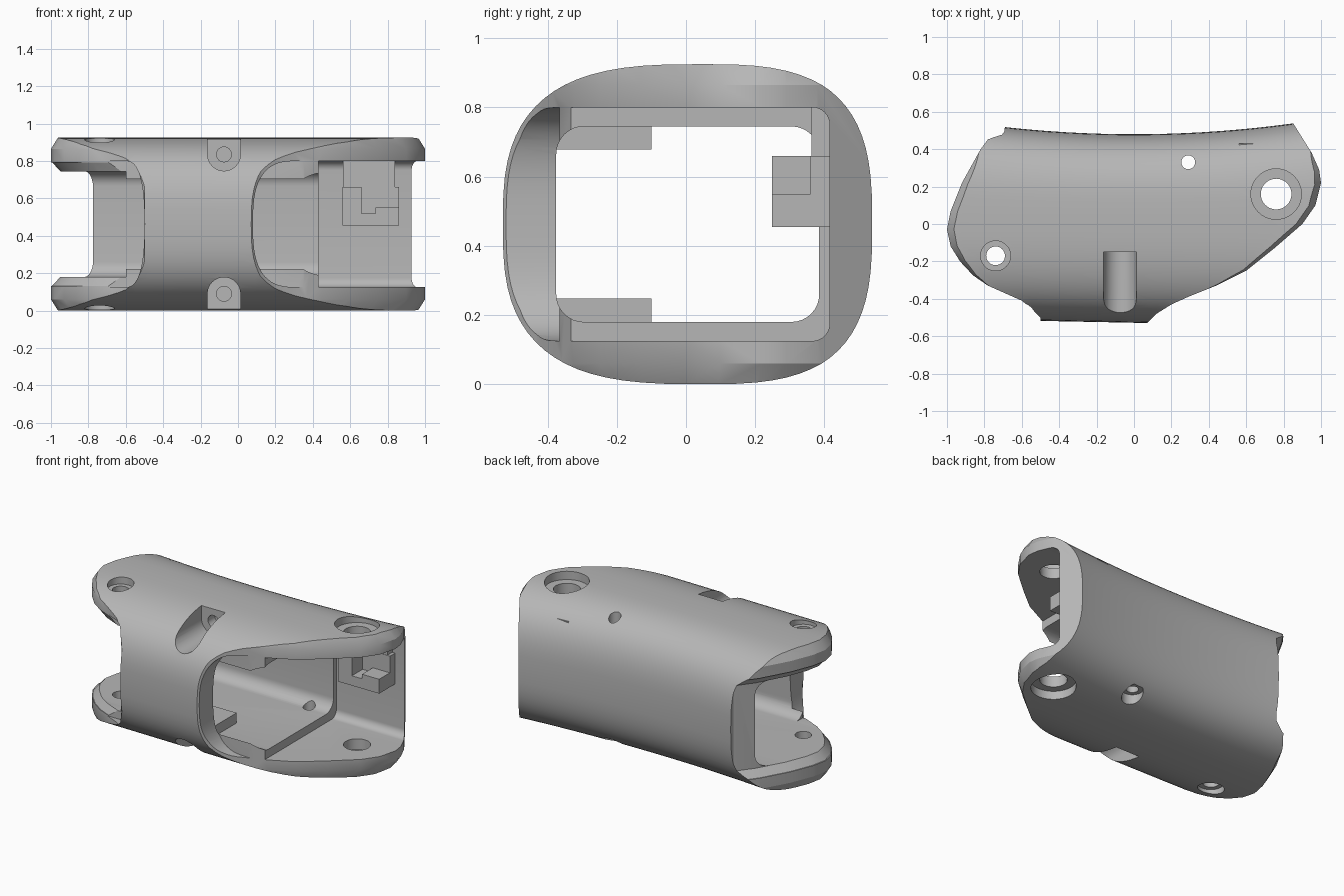
import bpy, bmesh
from math import sin, cos, pi, radians, copysign
from mathutils import Vector

cube = bpy.data.objects.get("Cube")
if cube:
    bpy.data.objects.remove(cube, do_unlink=True)

MID = 0.4625  # half of the total height

gray = bpy.data.materials.new("light_gray")
gray.use_nodes = True
gray.diffuse_color = (0.47, 0.47, 0.47, 1)
gray.node_tree.nodes["Principled BSDF"].inputs["Base Color"].default_value = gray.diffuse_color


def loft(name, rings):
    """Closed solid through equal-length rings of points, capped at both ends."""
    bm = bmesh.new()
    loops = [[bm.verts.new(p) for p in ring] for ring in rings]
    n = len(loops[0])
    for a, b in zip(loops, loops[1:]):
        for i in range(n):
            j = (i + 1) % n
            bm.faces.new((a[i], a[j], b[j], b[i]))
    bm.faces.new(loops[0])
    bm.faces.new(loops[-1])
    bmesh.ops.recalc_face_normals(bm, faces=bm.faces)
    mesh = bpy.data.meshes.new(name)
    bm.to_mesh(mesh)
    bm.free()
    mesh.materials.append(gray)
    obj = bpy.data.objects.new(name, mesh)
    bpy.context.collection.objects.link(obj)
    return obj


def box(name, x, y, z):
    return loft(name, [[(x[0], y[0], h), (x[1], y[0], h), (x[1], y[1], h), (x[0], y[1], h)] for h in z])


def cylinder(name, x, y, r, z):
    return loft(name, [[(x + r * cos(k * pi / 20), y + r * sin(k * pi / 20), h)
                        for k in range(40)] for h in z])


def combine(target, tool, operation="DIFFERENCE"):
    mod = target.modifiers.new("combine", "BOOLEAN")
    mod.operation = operation
    mod.solver = "EXACT"
    mod.object = tool
    bpy.ops.object.select_all(action="DESELECT")
    bpy.context.view_layer.objects.active = target
    target.select_set(True)
    bpy.ops.object.modifier_apply(modifier=mod.name)
    bpy.data.objects.remove(tool, do_unlink=True)


def power(v, e):
    return copysign(abs(v) ** e, v)


# Curved outer body: rounded section swept along x
def section(x, n=72):
    back, front, c = 0.48 + 0.08 * x * x, -0.528 - 0.02 * x, 0.05
    ring = []
    for k in range(n):
        a = 2 * pi * k / n
        u, w = power(cos(a), 2 / 2.9), power(sin(a), 2 / 2.9)
        ring.append((x, c + u * (back - c if u > 0 else c - front), MID + MID * w))
    return ring


shell = loft("limb_shell", [section(-1.1 + 2.2 * i / 24) for i in range(25)])

# Plan outline, trimmed with a chamfered rim
OUTLINE = [(-.70, .75), (-.73, .52), (-.82, .40), (-.92, .22), (-.98, .07), (-1, -.03),
           (-.98, -.12), (-.93, -.2), (-.86, -.275), (-.78, -.33), (-.6, -.41), (-.55, -.45),
           (-.5, -.5), (-.48, -.75), (.07, -.75), (.06, -.54), (.12, -.48), (.2, -.43),
           (.3, -.385), (.45, -.325), (.6, -.25), (.75, -.13), (.9, 0), (.97, .1), (1, .22),
           (.99, .29), (.95, .38), (.85, .54), (.84, .75)]


def plan(scale, z):
    return [(x * scale, y * scale, z) for x, y in OUTLINE]


combine(shell, loft("plan_trim", [plan(.95, -.02), plan(1, .06), plan(1, .865), plan(.95, .945)]),
        "INTERSECT")


# Main cavity with rounded corners, leaving bosses behind the screw pockets
def rounded_yz(x, y, z, r):
    ring = []
    corners = [(y[1] - r, z[1] - r), (y[0] + r, z[1] - r), (y[0] + r, z[0] + r), (y[1] - r, z[0] + r)]
    for q, (cy, cz) in enumerate(corners):
        for k in range(9):
            a = (q + k / 8) * pi / 2
            ring.append((x, cy + r * cos(a), cz + r * sin(a)))
    return ring


cavity = loft("cavity", [rounded_yz(x, (-.375, .385), (.18, .745), .08) for x in (-1.3, 1.25)])
for z in ((.1, .247), (.678, .82)):
    combine(cavity, box("boss", (-.2, .06), (-.5, -.1), z))
combine(shell, cavity)
combine(shell, loft("end_cavity", [rounded_yz(x, (-.9, .415), (.125, .8), .05) for x in (.43, 1.3)]))
combine(shell, box("left_gap", (-1.3, -.6), (-.85, .1), (.1805, .7445)))


# Side windows beside the front bridge
def window(name, edge, reach, far, bulge):
    profile = [(far, MID + .337), (far, MID - .337)]
    for k in range(33):
        a = -pi / 2 + pi * k / 32
        profile.append((edge + reach * abs(cos(a)) ** bulge, MID + .337 * power(sin(a), bulge)))
    combine(shell, loft(name, [[(x, y, z) for x, z in profile] for y in (-.82, -.365)]))


window("left_window", -.6, .1, -1.4, .8)
window("right_window", .32, -.24, 1.4, .7)

# Inner chamfer on the left tabs
lip = box("left_lip", (-1.2, -.62), (-.6, .6), (.132, .793))
combine(lip, loft("lip_core", [plan(1.005, .12), plan(.95, .18), plan(.95, .745), plan(1.005, .805)]))
combine(shell, lip)

# Screw pockets, mirrored top and bottom
for side in (1, -1):
    cz = MID + side * .3725
    profile = [(-.075 + .088 * cos(k * pi / 16), cz - side * .088 * sin(k * pi / 16)) for k in range(17)]
    profile += [(-.163, cz + side * .3), (.013, cz + side * .3)]
    combine(shell, loft("pocket", [[(x, y, z) for x, z in profile] for y in (-.8, -.15)]))
    hole = [[(-.075 + .04 * cos(k * pi / 12), y, cz + .04 * sin(k * pi / 12)) for k in range(24)]
            for y in (-.2, -.08)]
    combine(shell, loft("screw_hole", hole))

# Pivot holes with counterbores, and the small cable hole
for x, y, bore, rim, depth in ((.76, .16, .082, .135, .055), (-.74, -.17, .05, .08, .05)):
    combine(shell, cylinder("bore", x, y, bore, (-.1, 1.1)))
    combine(shell, cylinder("top_rim", x, y, rim, (2 * MID - depth, 1.1)))
    combine(shell, cylinder("bottom_rim", x, y, rim, (-.1, depth)))
combine(shell, cylinder("cable_hole", .29, .33, .037, (-.1, 1.1)))
combine(shell, cylinder("cable_rim", .29, .33, .065, (-.1, .09)))

# Connector on the inside of the back wall, with a keyhole slot
connector = box("connector_block", (.56, .86), (.248, .43), (.455, .66))
combine(connector, box("slot", (.73, .95), (.2, .36), (.55, .7)))
combine(connector, box("keyhole", (.66, .735), (.2, .36), (.52, .7)))
plate = box("connector_plate", (.561, .84), (.362, .43), (.65, .81))

# Smooth curved surfaces, keep cut edges sharp
bpy.ops.object.select_all(action="DESELECT")
bpy.context.view_layer.objects.active = shell
shell.select_set(True)
bpy.ops.object.shade_smooth_by_angle(angle=radians(28))
